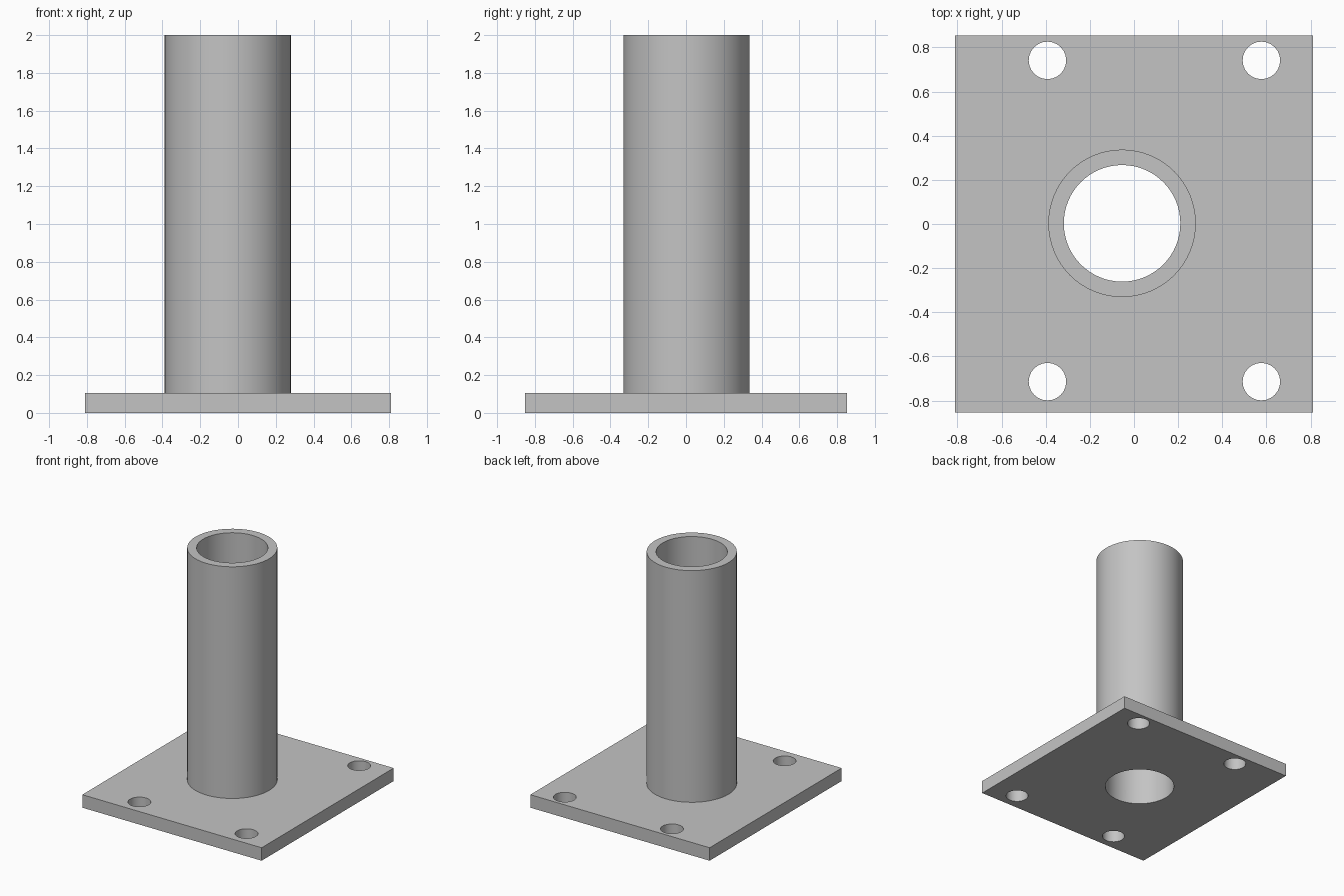
import bpy
import math

if "Cube" in bpy.data.objects:
    bpy.data.objects.remove(bpy.data.objects["Cube"], do_unlink=True)

PLATE_X, PLATE_Y, PLATE_H = 1.622, 1.706, 0.106
TUBE_X, TUBE_Y, TUBE_TOP = -0.054, 0.003, 2.0
OUTER_R, BORE_R, BOLT_R = 0.334, 0.264, 0.085

steel = bpy.data.materials.new("grey_steel")
steel.use_nodes = True
GREY = (0.55, 0.55, 0.55, 1)
steel.diffuse_color = GREY
steel.node_tree.nodes["Principled BSDF"].inputs["Base Color"].default_value = GREY


def cylinder(name, x, y, r, z0, z1, sides):
    bpy.ops.mesh.primitive_cylinder_add(
        vertices=sides, radius=r, depth=z1 - z0, location=(x, y, (z0 + z1) / 2))
    obj = bpy.context.object
    obj.name = name
    obj.data.materials.append(steel)
    return obj


def drill(obj, cutters):
    """Cut each cutter out of obj, then remove the cutters."""
    for cutter in cutters:
        cutter.hide_render = True
        mod = obj.modifiers.new("hole", "BOOLEAN")
        mod.operation = "DIFFERENCE"
        mod.solver = "EXACT"
        mod.object = cutter
        bpy.context.view_layer.objects.active = obj
        bpy.ops.object.modifier_apply(modifier=mod.name)
        bpy.data.objects.remove(cutter, do_unlink=True)


def smooth(obj):
    bpy.ops.object.select_all(action="DESELECT")
    obj.select_set(True)
    bpy.context.view_layer.objects.active = obj
    bpy.ops.object.shade_smooth_by_angle(angle=math.radians(35))


# Base plate with the bore and four bolt holes
bpy.ops.mesh.primitive_cube_add(size=1, location=(0, 0, PLATE_H / 2))
plate = bpy.context.object
plate.name = "base_plate"
plate.scale = (PLATE_X, PLATE_Y, PLATE_H)
bpy.ops.object.transform_apply(location=True, rotation=False, scale=True)
plate.data.materials.append(steel)
holes = [cylinder("bolt_hole_cutter", x, y, BOLT_R, -0.1, 0.3, 24)
         for x in (-0.392, 0.577) for y in (-0.714, 0.741)]
holes.append(cylinder("bore_cutter", TUBE_X, TUBE_Y, BORE_R, -0.1, 0.3, 64))
drill(plate, holes)
smooth(plate)

# Hollow upright tube
tube = cylinder("upright_tube", TUBE_X, TUBE_Y, OUTER_R, PLATE_H, TUBE_TOP, 64)
drill(tube, [cylinder("bore_cutter", TUBE_X, TUBE_Y, BORE_R, -0.1, 2.2, 64)])
smooth(tube)
